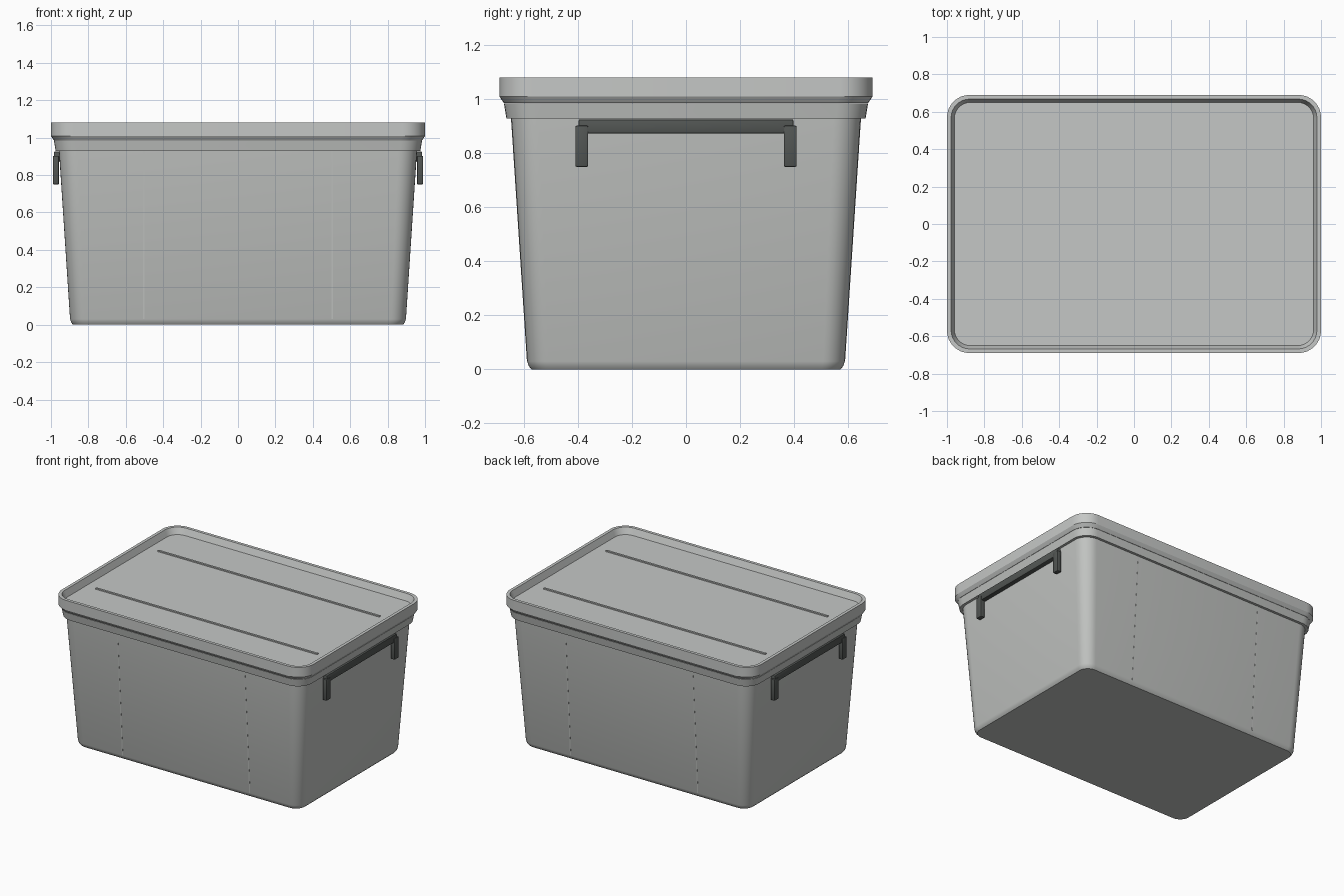
import bpy, bmesh, math

if "Cube" in bpy.data.objects:
    bpy.data.objects.remove(bpy.data.objects["Cube"])


def material(name, rgb):
    m = bpy.data.materials.new(name)
    m.diffuse_color = (*rgb, 1)
    m.use_nodes = True
    m.node_tree.nodes["Principled BSDF"].inputs["Base Color"].default_value = m.diffuse_color
    return m


body_grey = material("body grey", (0.53, 0.545, 0.53))
lid_grey = material("lid grey", (0.56, 0.575, 0.565))
handle_grey = material("handle dark grey", (0.085, 0.093, 0.088))


def finish(name, bm, mat):
    bmesh.ops.recalc_face_normals(bm, faces=bm.faces)
    mesh = bpy.data.meshes.new(name)
    bm.to_mesh(mesh)
    bm.free()
    mesh.materials.append(mat)
    ob = bpy.data.objects.new(name, mesh)
    bpy.context.collection.objects.link(ob)
    bpy.ops.object.select_all(action='DESELECT')
    ob.select_set(True)
    bpy.context.view_layer.objects.active = ob
    bpy.ops.object.shade_smooth_by_angle(angle=math.radians(30))
    return ob


def ring(bm, z, inset, r, steps=8):
    """Rounded rectangle, inset from the widest outline."""
    hx, hy = 1.0 - inset, 0.69 - inset
    verts = []
    for k, (sx, sy) in enumerate([(1, 1), (-1, 1), (-1, -1), (1, -1)]):
        for i in range(steps + 1):
            a = math.pi / 2 * (k + i / steps)
            verts.append(bm.verts.new((sx * (hx - r) + r * math.cos(a),
                                       sy * (hy - r) + r * math.sin(a), z)))
    return verts


def loft(name, profile, mat):
    """Skin rounded rectangles (z, inset, radius) and cap both ends."""
    bm = bmesh.new()
    rings = [ring(bm, *p) for p in profile]
    for a, b in zip(rings, rings[1:]):
        n = len(a)
        for i in range(n):
            bm.faces.new((a[i], a[(i + 1) % n], b[(i + 1) % n], b[i]))
    bm.faces.new(rings[0])
    bm.faces.new(rings[-1])
    return finish(name, bm, mat)


def add_box(bm, x, y, z):
    """Box from (min, max) pairs."""
    vs = bmesh.ops.create_cube(bm, size=1)["verts"]
    for v in vs:
        v.co = [(lo + hi) / 2 + c * (hi - lo) for c, (lo, hi) in zip(v.co, (x, y, z))]
    return vs


# Tapered hollow tub with stepped rim
loft("tub", [(0, 0.118, 0.07), (0.012, 0.108, 0.078), (0.03, 0.102, 0.08),
             (0.93, 0.043, 0.1), (0.93, 0.025, 0.11), (0.984, 0.016, 0.115),
             (0.984, 0.06, 0.09), (0.93, 0.063, 0.085), (0.04, 0.122, 0.065)], body_grey)

# Lid with raised lip and recessed panel
loft("lid", [(0.986, 0.016, 0.115), (1.0, 0.006, 0.12), (1.01, 0, 0.12),
             (1.08, 0, 0.12), (1.08, 0.022, 0.1), (1.035, 0.04, 0.085)], lid_grey)

# Two long ribs on the lid panel
for s in (-1, 1):
    bm = bmesh.new()
    add_box(bm, (-0.88, 0.88), (s * 0.353 - 0.007, s * 0.353 + 0.007), (1.03, 1.043))
    finish("lid_rib", bm, lid_grey)

# Fine vertical ribs almost flush with the long walls
for sx in (-1, 1):
    for sy in (-1, 1):
        bm = bmesh.new()
        for v in add_box(bm, (sx * 0.505 - 0.004, sx * 0.505 + 0.004), (-0.004, 0.001), (0.03, 0.93)):
            wall = 0.588 + 0.059 * (v.co.z - 0.03) / 0.9
            v.co.y = sy * (wall + v.co.y)
        finish("wall_rib", bm, body_grey)

# Clip handles on the short sides
for s in (-1, 1):
    bm = bmesh.new()
    def span(a, b):
        return (min(s * a, s * b), max(s * a, s * b))
    add_box(bm, span(0.945, 0.985), (-0.398, 0.398), (0.873, 0.926))
    for t in (-1, 1):
        add_box(bm, span(0.957, 0.99), tuple(sorted((t * 0.362, t * 0.41))), (0.75, 0.903))
    bmesh.ops.bevel(bm, geom=bm.edges[:], offset=0.006, segments=2, profile=0.5, affect='EDGES')
    finish("handle", bm, handle_grey)
